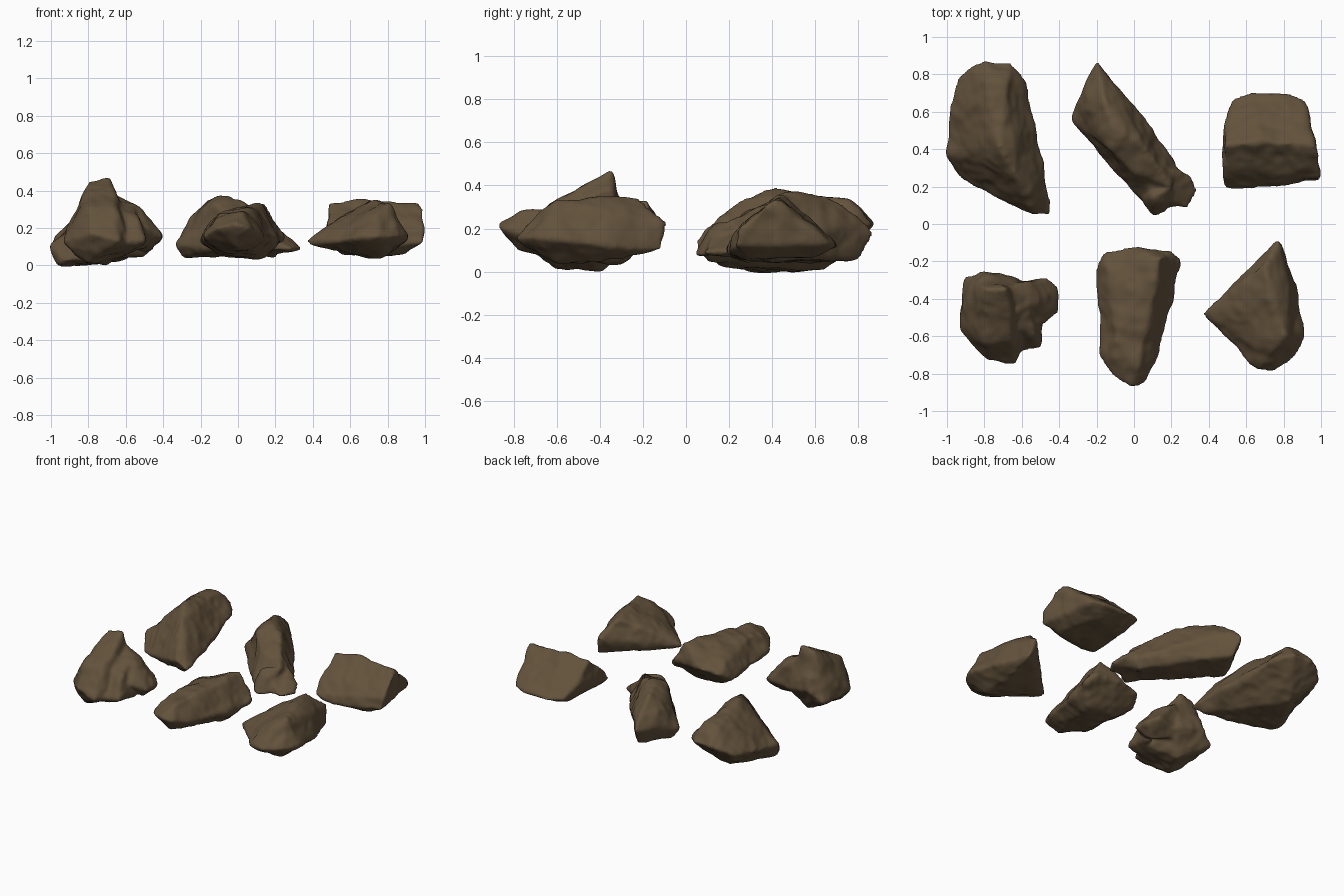
import bpy
import bmesh
from mathutils import Vector, noise

VOXEL = 0.013
ROUGHNESS = 0.015

default_cube = bpy.data.objects.get("Cube")
if default_cube:
    bpy.data.objects.remove(default_cube, do_unlink=True)

# One earthy brown for every rock
brown = bpy.data.materials.new("earth_brown")
brown.use_nodes = True
brown_colour = (0.125, 0.085, 0.045, 1)
brown.diffuse_color = brown_colour
brown.node_tree.nodes["Principled BSDF"].inputs["Base Color"].default_value = brown_colour


def add_lump(target, corners):
    """Add the convex hull of a few corner points to the target bmesh."""
    lump = bmesh.new()
    for corner in corners:
        lump.verts.new(corner)
    hull = bmesh.ops.convex_hull(lump, input=lump.verts)
    loose = [v for v in hull["geom_interior"] if isinstance(v, bmesh.types.BMVert)]
    bmesh.ops.delete(lump, geom=loose, context="VERTS")
    bmesh.ops.recalc_face_normals(lump, faces=lump.faces)
    scratch = bpy.data.meshes.new("scratch_lump")
    lump.to_mesh(scratch)
    lump.free()
    target.from_mesh(scratch)
    bpy.data.meshes.remove(scratch)


def roughen(mesh, seed):
    """Push the surface along its normals with broad dents and fine chips."""
    offset = Vector((seed, -seed, seed))
    normals = [v.normal.copy() for v in mesh.vertices]
    for vert, normal in zip(mesh.vertices, normals):
        place = vert.co + offset
        dents = noise.noise(place * 7)
        chips = noise.noise(place * 18)
        cracks = abs(noise.noise(place * 11))
        vert.co += normal * ROUGHNESS * (0.4 + dents + chips / 3 - cracks / 2)


def make_rock(name, seed, *lumps):
    """Fuse the lumps into one worn, smooth-shaded stone."""
    bm = bmesh.new()
    for corners in lumps:
        add_lump(bm, corners)
    mesh = bpy.data.meshes.new(name)
    bm.to_mesh(mesh)
    bm.free()
    rock = bpy.data.objects.new(name, mesh)
    bpy.context.collection.objects.link(rock)

    remesh = rock.modifiers.new("fuse", "REMESH")
    remesh.mode = "VOXEL"
    remesh.voxel_size = VOXEL
    soften = rock.modifiers.new("soften", "SMOOTH")
    soften.factor = 0.5
    soften.iterations = 5

    graph = bpy.context.evaluated_depsgraph_get()
    worn = bpy.data.meshes.new_from_object(rock.evaluated_get(graph))
    rock.modifiers.clear()
    rock.data = worn
    bpy.data.meshes.remove(mesh)
    worn.name = name
    roughen(worn, seed)
    worn.materials.clear()
    worn.materials.append(brown)
    worn.polygons.foreach_set("use_smooth", [True] * len(worn.polygons))
    worn.update()
    return rock


# Long slab with a sloping ridge
make_rock(
    "back_right_rock", 1,
    [
        (-.88, .83, .2), (-.8, .87, .22), (-.66, .86, .22), (-.58, .76, .2),
        (-.8, .77, .31), (-.68, .76, .33), (-.53, .48, .13), (-.46, .2, .12),
        (-.44, .04, .09), (-.53, .04, .14), (-.78, .18, .08), (-.93, .24, .02),
        (-1, .38, .1), (-.99, .6, .14), (-.94, .78, .16), (-.72, .42, .38),
        (-.63, .26, .34), (-.96, .32, 0), (-.8, .65, .01), (-.5, .1, .05),
    ],
)

# Narrow diagonal slab, tall in the middle with a thin forked end
make_rock(
    "back_middle_rock", 2,
    [
        (-.34, .55, .1), (-.29, .67, .15), (-.2, .87, .18), (-.15, .81, .23),
        (-.19, .82, .25), (-.26, .62, .26), (-.16, .66, .34), (-.1, .5, .37),
        (.04, .43, .33), (-.12, .4, .33), (.1, .5, .15), (.22, .32, .1),
        (.2, .2, .23), (-.08, .28, .1), (-.02, .29, .28), (.04, .13, .09),
        (-.3, .56, .05), (-.18, .8, .06), (.2, .28, .05),
    ],
    [
        (.04, .14, .09), (.1, .04, .08), (.17, .06, .07), (.2, .33, .1),
        (.1, .14, .22), (.2, .2, .23), (.06, .32, .08), (.16, .1, .16),
    ],
    [
        (.3, .08, .08), (.33, .18, .09), (.3, .26, .12), (.18, .08, .08),
        (.16, .3, .22), (.14, .14, .2), (.15, .3, .06),
    ],
)

# Roof-shaped block
make_rock(
    "back_left_rock", 3,
    [
        (.48, .19, .12), (.62, .19, .08), (.99, .23, .12), (1, .25, .2),
        (.99, .36, .3), (.96, .42, .33), (.49, .42, .33), (.48, .3, .24),
        (.91, .66, .13), (.84, .7, .12), (.62, .71, .12), (.53, .66, .13),
        (.49, .55, .2), (.56, .25, .06), (.9, .28, .07), (.8, .6, .07),
        (.56, .6, .08), (.68, .44, .35),
    ],
)

# Chunky peaked stone with a side lobe
make_rock(
    "front_right_rock", 4,
    [
        (-.91, -.29, .12), (-.8, -.25, .2), (-.62, -.29, .16), (-.94, -.57, .12),
        (-.86, -.65, .14), (-.79, -.73, .17), (-.64, -.75, .13), (-.61, -.66, .2),
        (-.79, -.35, .45), (-.69, -.35, .46), (-.66, -.48, .39), (-.87, -.36, .28),
        (-.86, -.53, .29), (-.8, -.64, .31), (-.66, -.62, .31),
        (-.7, -.4, 0), (-.8, -.6, .02), (-.55, -.5, .08),
    ],
    [
        (-.57, -.31, .3), (-.46, -.29, .18), (-.4, -.34, .15), (-.4, -.46, .15),
        (-.49, -.53, .2), (-.52, -.42, .31), (-.5, -.4, .06), (-.7, -.32, .12),
        (-.68, -.34, .38), (-.7, -.55, .3),
    ],
    [
        (-.49, -.5, .14), (-.5, -.65, .13), (-.62, -.68, .12), (-.53, -.6, .24),
        (-.56, -.42, .33), (-.7, -.5, .35), (-.7, -.6, .05), (-.5, -.46, .1),
    ],
)

# Blunt tapering stone
make_rock(
    "front_middle_rock", 5,
    [
        (-.2, -.25, .13), (-.17, -.16, .18), (-.02, -.12, .2), (.19, -.15, .2),
        (.25, -.19, .15), (.21, -.36, .12), (.11, -.65, .13), (.12, -.72, .16),
        (.06, -.85, .2), (-.02, -.87, .22), (-.12, -.82, .2), (-.18, -.7, .15),
        (-.14, -.24, .23), (.14, -.18, .34), (.06, -.45, .31), (-.1, -.62, .28),
        (.02, -.76, .28), (0, -.78, .1), (-.1, -.3, .05), (.14, -.3, .04),
    ],
)

# Sharp stone with two points
make_rock(
    "front_left_rock", 6,
    [
        (.37, -.48, .13), (.39, -.5, .11), (.46, -.42, .19), (.64, -.25, .2),
        (.7, -.17, .16), (.66, -.78, .15), (.76, -.79, .15), (.86, -.71, .16),
        (.91, -.6, .15), (.88, -.4, .12), (.81, -.6, .33), (.72, -.4, .34),
        (.7, -.22, .34), (.74, -.68, .28), (.55, -.66, .12), (.58, -.46, .27),
        (.7, -.5, .04), (.78, -.6, .04), (.78, -.3, .06), (.82, -.35, .27),
        (.77, -.1, .22), (.8, -.11, .1),
    ],
)
